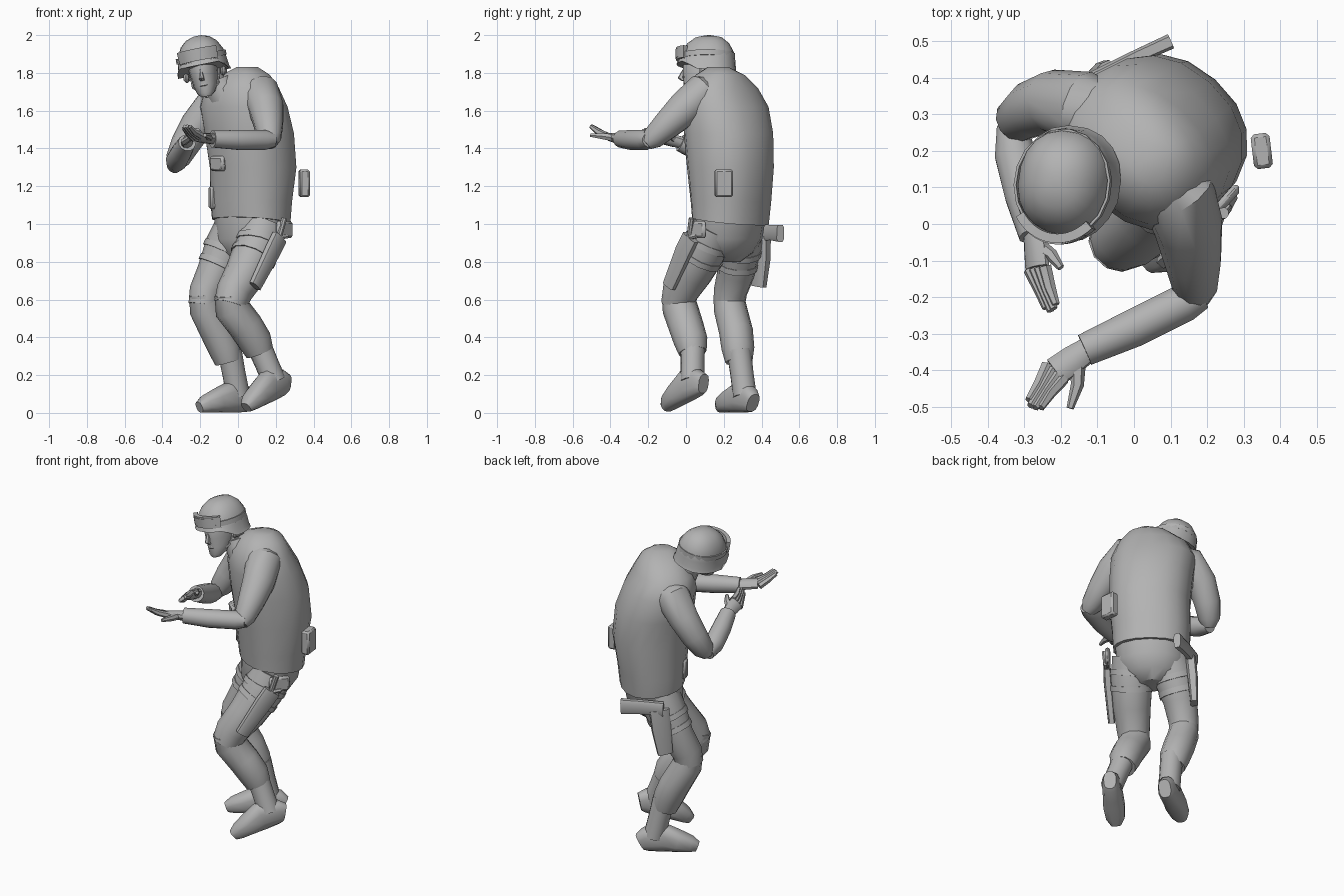
import bpy, bmesh, math
from mathutils import Vector, Matrix

if "Cube" in bpy.data.objects:
    bpy.data.objects.remove(bpy.data.objects["Cube"], do_unlink=True)

grey = bpy.data.materials.new("plain grey")
grey.use_nodes = True
grey.diffuse_color = (0.45, 0.45, 0.45, 1)
grey.node_tree.nodes["Principled BSDF"].inputs["Base Color"].default_value = (0.45, 0.45, 0.45, 1)
parts = []


def finish(name, bm, matrix=None):
    bmesh.ops.recalc_face_normals(bm, faces=bm.faces)
    me = bpy.data.meshes.new(name)
    bm.to_mesh(me)
    bm.free()
    me.materials.append(grey)
    ob = bpy.data.objects.new(name, me)
    if matrix:
        ob.matrix_world = matrix
    bpy.context.collection.objects.link(ob)
    parts.append(ob)
    return ob


def loft(name, sections, side=(1, 0, 0), n=12, power=1.0, axis=None, matrix=None):
    """Skin rings (x, y, z, half width[, half depth]) along a path."""
    pts = [Vector(s[:3]) for s in sections]
    bm = bmesh.new()
    rings = []
    for i, s in enumerate(sections):
        t = Vector(axis) if axis else pts[min(i + 1, len(pts) - 1)] - pts[max(i - 1, 0)]
        t.normalize()
        u = Vector(side) - t * t.dot(Vector(side))
        u.normalize()
        v = t.cross(u)
        ring = []
        for k in range(n):
            w = math.tau * (k + 0.5) / n
            c, d = math.cos(w), math.sin(w)
            c = math.copysign(abs(c) ** power, c)
            d = math.copysign(abs(d) ** power, d)
            ring.append(bm.verts.new(pts[i] + u * c * s[3] + v * d * s[-1]))
        rings.append(ring)
    for a, b in zip(rings, rings[1:]):
        for k in range(n):
            bm.faces.new((a[k], a[(k + 1) % n], b[(k + 1) % n], b[k]))
    bm.faces.new(rings[0])
    bm.faces.new(rings[-1])
    return finish(name, bm, matrix)


def box(name, centre, size, turn=0, tilt=0, bevel=0.012):
    bm = bmesh.new()
    bmesh.ops.create_cube(bm, size=1, matrix=Matrix.Diagonal((*size, 1)))
    bmesh.ops.bevel(bm, geom=bm.edges[:], offset=bevel, segments=1, affect='EDGES')
    m = Matrix.Translation(centre) @ Matrix.Rotation(turn, 4, 'Z') @ Matrix.Rotation(tilt, 4, 'X')
    return finish(name, bm, m)


LEFT = (0.75, -0.66, 0)      # sideways direction of the turned body
BACK = (0.66, 0.75, 0)
UP = (0, 0, 1)

# Jacket with a hem that drops towards the back, and pelvis
jacket = loft("jacket", [(.07, .235, 1.0, .218, .18), (.07, .238, 1.12, .225, .192),
                         (.08, .235, 1.3, .232, .215), (.06, .225, 1.48, .24, .22),
                         (.03, .21, 1.62, .245, .2), (.02, .19, 1.72, .21, .165),
                         (.04, .18, 1.79, .13, .12), (.05, .17, 1.83, .05, .06)],
              LEFT, n=18, power=.9, axis=UP)
for v in jacket.data.vertices:
    if v.co.z < 1.01:
        v.co.z += .015 - .1 * (v.co.y - .235) - .07 * (v.co.x - .07)
loft("pelvis", [(.045, .215, .8, .08, .07), (.05, .22, .85, .16, .125),
                (.06, .225, .92, .2, .162), (.07, .235, 1.05, .21, .174)],
     LEFT, n=14, axis=UP)
loft("collar", [(-.05, .15, 1.66, .11, .1), (-.1, .135, 1.74, .075, .08), (-.11, .135, 1.765, .07, .075)], LEFT)
loft("neck", [(-.09, .15, 1.68, .062), (-.17, .13, 1.84, .06)], LEFT)

# Legs
thighs = {
    "left": [(.13, .15, .98, .125), (.1, .1, .87, .122), (.04, .03, .74, .11),
             (-.02, -.03, .64, .097), (-.04, -.045, .57, .088)],
    "right": [(.0, .28, .98, .125), (-.06, .28, .87, .12), (-.12, .265, .74, .1),
              (-.17, .235, .64, .089), (-.18, .228, .57, .083)],
}
shins = {
    "left": [(-.04, -.045, .63, .085), (-.03, -.03, .55, .095), (.04, .0, .46, .093),
             (.09, .025, .38, .09), (.115, .035, .32, .075)],
    "right": [(-.18, .225, .63, .08), (-.17, .235, .55, .088), (-.11, .265, .43, .09),
              (-.07, .275, .34, .087), (-.05, .28, .27, .072)],
}
for which in thighs:
    loft(which + "_thigh", thighs[which], LEFT)
    loft(which + "_shin", shins[which], LEFT)


# Boots: an ankle shaft and a flat-soled foot from heel to toe
def boot(name, ankle, heel, toe):
    heel, toe = Vector(heel), Vector(toe)
    run = toe - heel
    side = run.cross(Vector(UP)).normalized()
    up = side.cross(run).normalized()
    foot = []
    for t, wide, high in ((0, .036, .052), (.1, .05, .07), (.4, .056, .085),
                          (.65, .062, .064), (.88, .054, .046), (1, .03, .03)):
        foot.append((*(heel + run * t + up * high), wide, high))
    loft(name + "_foot", foot, side, n=12, power=.75)
    seat = heel + run * .25 + up * .09
    loft(name + "_shaft", [(*ankle, .066), (*ankle.lerp(seat, .5), .063), (*seat, .064)], side)


boot("left_boot", Vector((.11, .035, .36)), (.27, .105, .105), (.05, -.1, .0))
boot("right_boot", Vector((-.045, .28, .33)), (.07, .355, 0), (-.205, .18, 0))

# Arms: jacket sleeves, then forearms
loft("left_upper_arm", [(.05, .16, 1.71, .07), (.12, .085, 1.69, .105), (.15, -.01, 1.61, .095),
                        (.162, -.1, 1.525, .079), (.168, -.175, 1.455, .062), (.17, -.21, 1.425, .038)], LEFT)
loft("left_forearm", [(.19, -.195, 1.445, .038), (.14, -.215, 1.445, .054),
                      (0, -.285, 1.445, .054), (-.135, -.345, 1.45, .046)], UP)
loft("right_upper_arm", [(-.04, .28, 1.64, .08), (-.14, .32, 1.62, .1), (-.22, .335, 1.52, .088),
                         (-.28, .315, 1.42, .078), (-.32, .285, 1.34, .064), (-.335, .265, 1.3, .035)], LEFT)
loft("right_forearm", [(-.335, .27, 1.31, .042), (-.325, .19, 1.335, .058),
                       (-.3, .08, 1.38, .056), (-.27, -.03, 1.43, .047)], UP)


# Hands: palm, four curled fingers and a thumb
def hand(name, wrist, knuckle, tip, across, thumb):
    wrist, knuckle, tip, across, thumb = map(Vector, (wrist, knuckle, tip, across, thumb))
    loft(name + "_palm", [(*wrist, .034, .03), (*wrist.lerp(knuckle, .5), .041, .027),
                          (*knuckle, .042, .021)], across, n=10)
    for i in range(4):
        shift = across * (.019 * (i - 1.5))
        end = tip + shift * .7 - (tip - knuckle) * (.08 * abs(i - 1.3))
        bend = knuckle.lerp(end, .55) - Vector((0, 0, .006))
        loft(f"{name}_finger_{i + 1}", [(*(knuckle + shift), .019), (*(bend + shift * .3), .017),
                                        (*end, .011)], across, n=6)
    base = wrist.lerp(knuckle, .35)
    mid = base.lerp(thumb, .5) + across * .012
    loft(name + "_thumb", [(*base, .023), (*mid, .018), (*thumb, .01)], UP, n=6)


hand("left_hand", (-.12, -.34, 1.45), (-.215, -.405, 1.46), (-.28, -.505, 1.52),
     (.75, -.6, .25), (-.175, -.505, 1.47))
hand("right_hand", (-.27, -.02, 1.43), (-.265, -.12, 1.455), (-.222, -.24, 1.49),
     (.7, .15, .7), (-.2, -.12, 1.49))

# Head group, tilted and slightly turned
head = (Matrix.Translation((-.19, .11, 1.86)) @ Matrix.Rotation(-.2, 4, 'Y')
        @ Matrix.Rotation(-.15, 4, 'Z'))
X = (1, 0, 0)
loft("face", [(0, -.085, -.185, .028, .03), (0, -.068, -.165, .048, .055), (0, -.035, -.125, .064, .088),
              (0, -.02, -.07, .073, .108), (0, -.01, 0, .078, .118), (0, 0, .06, .07, .1)],
     X, n=14, axis=UP, matrix=head)
loft("nose", [(0, -.122, -.04, .008, .008), (0, -.138, -.085, .015, .018), (0, -.125, -.1, .012, .01)],
     X, n=6, axis=UP, matrix=head)
loft("mouth", [(0, -.098, -.138, .02, .016), (0, -.108, -.125, .026, .018), (0, -.108, -.115, .02, .014)],
     X, n=8, axis=UP, matrix=head)
helmet = loft("helmet", [(0, 0, -.065, .143, .16), (0, .002, -.045, .135, .152), (0, .004, .0, .13, .148),
                         (0, .006, .05, .12, .138), (0, .008, .095, .096, .112),
                         (0, .01, .125, .062, .074), (0, .01, .138, .02, .025)],
              X, n=20, power=.9, axis=UP, matrix=head)
for v in helmet.data.vertices:          # raise the brim over the face
    if v.co.z < -.03 and v.co.y < -.03:
        v.co.z += .05 * min(1, (-v.co.y - .03) / .08)


def wrap(name, first, last, rx, ry, z, dip, high, thick, steps=14):
    ring = []
    for i in range(steps + 1):
        w = math.radians(first + (last - first) * i / steps)
        ring.append((math.sin(w) * rx, -math.cos(w) * ry, z - dip * math.cos(w), high, thick))
    loft(name, ring, UP, n=4, power=.3, matrix=head)


wrap("goggle_frame", -48, 48, .13, .15, .03, -.012, .036, .014)
wrap("goggle_lens", -38, 38, .135, .162, .03, -.012, .026, .005)
wrap("goggle_strap", 42, 318, .131, .148, .025, 0, .016, .004)
for s in (-1, 1):
    loft("chin_strap", [(s * .082, .03, -.05, .006), (s * .07, -.04, -.125, .006),
                        (0, -.09, -.19, .006)], UP, n=4, matrix=head)
    box("ear_flap", head @ Vector((s * .1, .02, -.07)), (.025, .09, .05), -.15)


# Straps round each thigh
def strap(name, path, t, grow=.006):
    i = 0 if t < 1 else 1
    f = t - i
    a, b = Vector(path[i][:3]), Vector(path[i + 1][:3])
    r = path[i][3] + (path[i + 1][3] - path[i][3]) * f + grow
    c, d = a.lerp(b, f), (b - a).normalized() * .016
    loft(name, [(*(c - d), r), (*(c + d), r)], LEFT)


for which, spots in (("left", (.75, 1.3)), ("right", (1.1, 1.65))):
    for t in spots:
        strap(which + "_thigh_strap", thighs[which], t)

# Knife and sheath on the left thigh
loft("knife_sheath", [(.22, .025, .93, .05, .022), (.185, -.01, .86, .05, .024),
                      (.09, -.09, .67, .038, .02)], BACK, n=8, power=.5)
loft("knife_handle", [(.205, .01, .88, .014), (.245, .03, 1.03, .016)], BACK, n=8)
loft("knife_guard", [(.2, -.01, .925, .012), (.26, .055, .935, .012)], UP, n=6)
box("sheath_hanger", (.245, .06, .97), (.12, .03, .09), math.radians(48))

# Holster and pistol on the right thigh
loft("holster", [(-.09, .395, .94, .058, .03), (-.105, .395, .82, .056, .03),
                 (-.125, .385, .67, .044, .022)], BACK, n=8, power=.5)
loft("pistol_grip", [(-.12, .395, .95, .042, .02), (.0, .455, .955, .042, .02),
                     (.1, .5, .95, .046, .022)], UP, n=8, power=.5)

# Belt pouches
box("rear_pouch", (.35, .2, 1.215), (.052, .096, .146), .12, 0, .01)
box("front_pouch", (-.135, .21, 1.14), (.035, .06, .12), .3)
box("chest_flap", (-.105, .11, 1.32), (.1, .04, .08), math.radians(-42), .1)

# Smooth shading with crisp edges
bpy.ops.object.select_all(action='DESELECT')
for ob in parts:
    ob.select_set(True)
bpy.context.view_layer.objects.active = parts[0]
bpy.ops.object.shade_smooth_by_angle(angle=math.radians(38))
